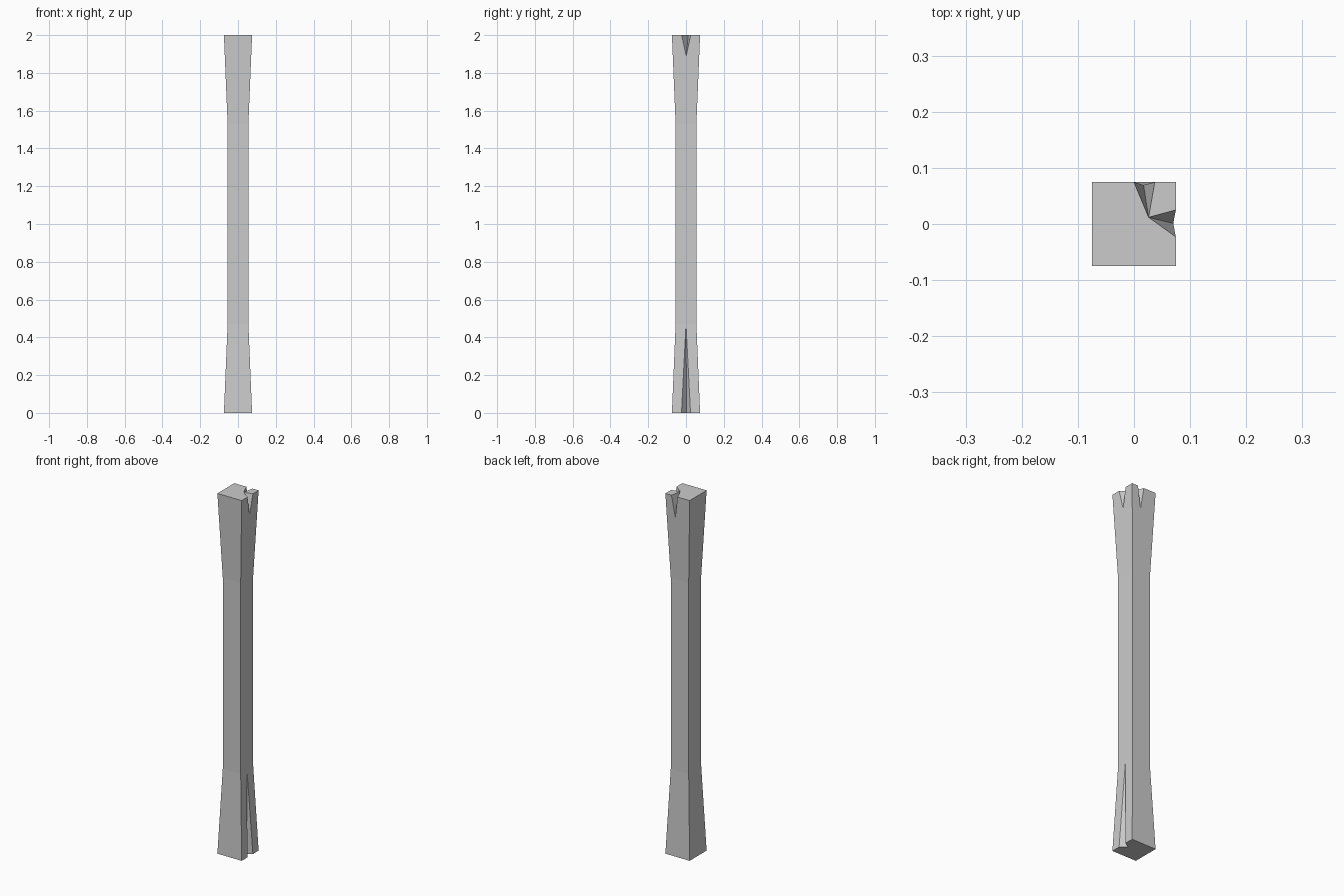
import bpy, bmesh
from mathutils import Vector

if "Cube" in bpy.data.objects:
    bpy.data.objects.remove(bpy.data.objects["Cube"])

W = 0.0745   # half width at the flared ends
N = 0.055    # half width of the shaft


def new_object(name, bm):
    bmesh.ops.recalc_face_normals(bm, faces=bm.faces)
    mesh = bpy.data.meshes.new(name)
    bm.to_mesh(mesh)
    bm.free()
    obj = bpy.data.objects.new(name, mesh)
    bpy.context.collection.objects.link(obj)
    return obj


# Square post flared at both ends
bm = bmesh.new()
rings = [[bm.verts.new((sx * h, sy * h, z))
          for sx, sy in ((-1, -1), (1, -1), (1, 1), (-1, 1))]
         for z, h in ((0, W), (0.47, N), (1.53, N), (2, W))]
for lo, hi in zip(rings, rings[1:]):
    for i in range(4):
        j = (i + 1) % 4
        bm.faces.new((lo[i], lo[j], hi[j], hi[i]))
bm.faces.new(rings[0][::-1])
bm.faces.new(rings[-1])
post = new_object("wooden_post", bm)


# Wedge-shaped split: two mouth corners, inner point, and tip on the side face
def split(name, a, b, c, tip):
    a, b, c, tip = map(Vector, (a, b, c, tip))
    pts = [a + (a - c) * 0.4, b + (b - c) * 0.4, c]
    bm = bmesh.new()
    v = [bm.verts.new(tip)] + [bm.verts.new(tip + (p - tip) * 1.1) for p in pts]
    for f in ((0, 1, 2), (0, 2, 3), (0, 3, 1), (1, 3, 2)):
        bm.faces.new([v[i] for i in f])
    cutter = new_object(name, bm)
    cutter.hide_render = True
    mod = post.modifiers.new(name, 'BOOLEAN')
    mod.operation = 'DIFFERENCE'
    mod.solver = 'EXACT'
    mod.object = cutter
    return cutter


inner = (0.026, 0.012, 2)
cutters = [
    split("top_right_split", (W, 0.025, 2), (W, -0.023, 2), inner, (0.07, 0.001, 1.89)),
    split("top_back_split", (0, W, 2), (0.037, W, 2), inner, (0.017, 0.0695, 1.88)),
    split("bottom_split", (W, 0.024, 0), (W, -0.024, 0), (0.04, 0.003, 0), (N, 0, 0.47)),
]

# Apply the splits and remove the cutters
bpy.context.view_layer.objects.active = post
post.select_set(True)
for mod in list(post.modifiers):
    bpy.ops.object.modifier_apply(modifier=mod.name)
for cutter in cutters:
    bpy.data.objects.remove(cutter)
